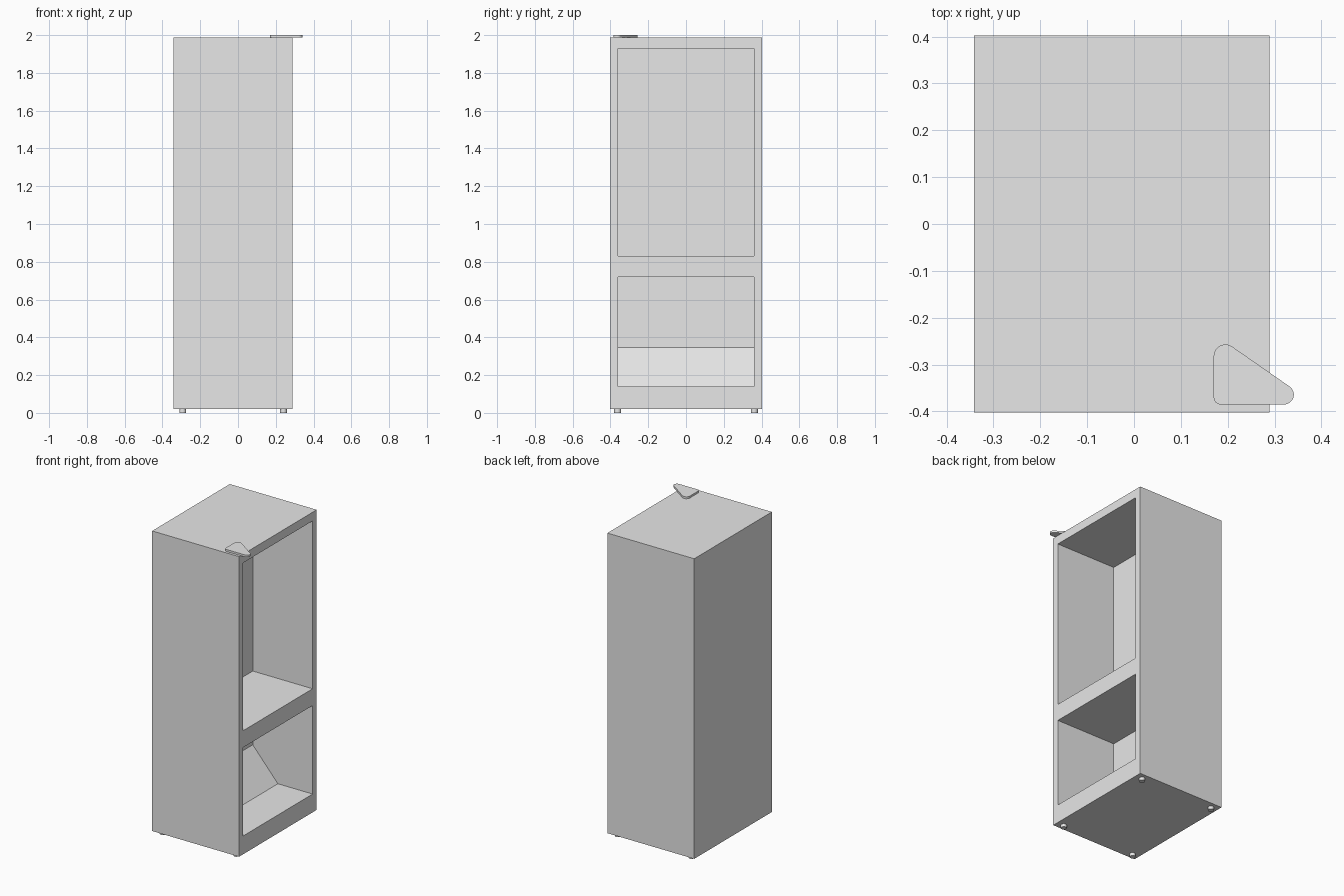
import bpy
import bmesh
import math
from mathutils import Vector

cube = bpy.data.objects.get("Cube")
if cube:
    bpy.data.objects.remove(cube, do_unlink=True)

# Main dimensions
LEFT, FRONT = -0.341, 0.289          # cabinet extent along x, opening at FRONT
HALF_Y, BASE, TOP = 0.402, 0.02, 1.987
LINER_Y, LINER_BACK = 0.36, -0.145   # compartment half width and rear wall

# Single painted metal colour
grey = bpy.data.materials.new("light_grey")
grey.use_nodes = True
grey.diffuse_color = (0.8, 0.8, 0.8, 1)
grey.node_tree.nodes["Principled BSDF"].inputs["Base Color"].default_value = grey.diffuse_color


def prism(name, outline, offset):
    """Close an outline into a face and extrude it by an offset."""
    bm = bmesh.new()
    face = bm.faces.new([bm.verts.new(p) for p in outline])
    new = bmesh.ops.extrude_face_region(bm, geom=[face])["geom"]
    bmesh.ops.translate(bm, vec=offset, verts=[v for v in new if isinstance(v, bmesh.types.BMVert)])
    bmesh.ops.recalc_face_normals(bm, faces=bm.faces)
    mesh = bpy.data.meshes.new(name)
    bm.to_mesh(mesh)
    bm.free()
    mesh.materials.append(grey)
    obj = bpy.data.objects.new(name, mesh)
    bpy.context.collection.objects.link(obj)
    return obj


def activate(obj):
    bpy.ops.object.select_all(action="DESELECT")
    obj.select_set(True)
    bpy.context.view_layer.objects.active = obj


def smooth(obj):
    activate(obj)
    bpy.ops.object.shade_smooth_by_angle(angle=math.radians(35))


def arc(centre, radius, start, end, steps=8):
    angles = [math.radians(start + (end - start) * i / steps) for i in range(steps + 1)]
    return [(centre[0] + radius * math.cos(a), centre[1] + radius * math.sin(a)) for a in angles]


def carve(body, name, profile):
    """Cut a compartment whose side profile is given as (x, z)."""
    cutter = prism(name, [(x, -LINER_Y, z) for x, z in profile], (0, 2 * LINER_Y, 0))
    cutter.hide_render = True
    mod = body.modifiers.new(name, "BOOLEAN")
    mod.object, mod.operation, mod.solver = cutter, "DIFFERENCE", "EXACT"
    activate(body)
    bpy.ops.object.modifier_apply(modifier=mod.name)
    bpy.data.objects.remove(cutter, do_unlink=True)


# Cabinet shell
cabinet = prism("cabinet",
                [(LEFT, -HALF_Y, BASE), (FRONT, -HALF_Y, BASE), (FRONT, HALF_Y, BASE), (LEFT, HALF_Y, BASE)],
                (0, 0, TOP - BASE))

# Upper compartment, and lower compartment with a sloped rear floor
mouth = FRONT + 0.1
carve(cabinet, "upper_compartment",
      [(LINER_BACK, 0.83), (mouth, 0.83), (mouth, 1.93), (LINER_BACK, 1.93)])
carve(cabinet, "lower_compartment",
      [(0.037, 0.14), (mouth, 0.14), (mouth, 0.72), (LINER_BACK, 0.72), (LINER_BACK, 0.347)])

# Four levelling feet
for x, depth in ((-0.293, "rear"), (0.241, "front")):
    for y, side in ((-0.362, "right"), (0.362, "left")):
        ring = [(px, py, 0) for px, py in arc((x, y), 0.018, 0, 345, 23)]
        smooth(prism(f"{depth}_{side}_foot", ring, (0, 0, BASE)))

# Hinge plate: rounded triangle overhanging the opening
top_c, tip_c, corner_c = Vector((0.195, -0.282)), Vector((0.32, -0.364)), Vector((0.185, -0.37))
slant = tip_c - top_c
normal = math.degrees(math.atan2(slant.x, -slant.y))
outline = (arc(corner_c, 0.015, 180, 270) + arc(tip_c, 0.021, 270, 360 + normal, 12)
           + arc(top_c, 0.025, normal, 180, 12))
smooth(prism("hinge_plate", [(x, y, TOP) for x, y in outline], (0, 0, 2 - TOP)))
